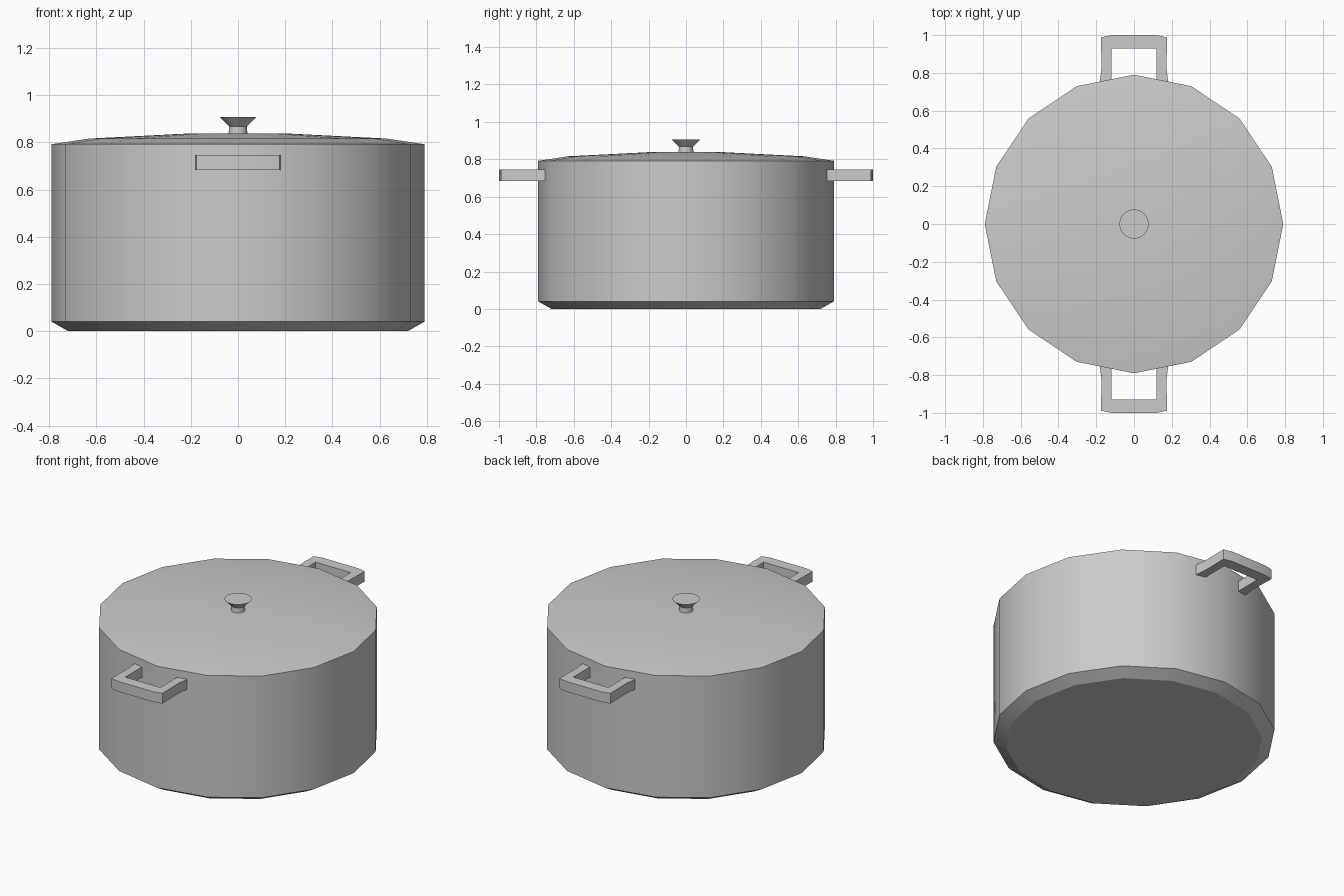
import bpy, bmesh, math

if "Cube" in bpy.data.objects:
    bpy.data.objects.remove(bpy.data.objects["Cube"])


def finish(name, bm, angle=None):
    bmesh.ops.recalc_face_normals(bm, faces=bm.faces)
    me = bpy.data.meshes.new(name)
    bm.to_mesh(me)
    bm.free()
    ob = bpy.data.objects.new(name, me)
    bpy.context.collection.objects.link(ob)
    if angle:
        bpy.ops.object.select_all(action='DESELECT')
        ob.select_set(True)
        bpy.context.view_layer.objects.active = ob
        bpy.ops.object.shade_smooth_by_angle(angle=math.radians(angle))
    return ob


def lathe(name, profile, sides, angle):
    """Stack rings of (radius, z), joined by quads and capped at both ends."""
    bm = bmesh.new()
    rings = [[bm.verts.new((r * math.cos(2 * math.pi * i / sides),
                            r * math.sin(2 * math.pi * i / sides), z))
              for i in range(sides)] for r, z in profile]
    for a, b in zip(rings, rings[1:]):
        for i in range(sides):
            j = (i + 1) % sides
            bm.faces.new((a[i], a[j], b[j], b[i]))
    bm.faces.new(rings[0][::-1])
    bm.faces.new(rings[-1])
    return finish(name, bm, angle)


def handle(name, side):
    """Squared loop handle extruded upward from a mirrored outline."""
    outer = [(0.18, 0.755), (0.172, 0.83), (0.175, 0.988), (0.12, 1.0)]
    inner = [(0.12, 0.755), (0.12, 0.93)]
    bm = bmesh.new()

    def level(pts, z):
        right = [bm.verts.new((x, y * side, z)) for x, y in pts]
        left = [bm.verts.new((-x, y * side, z)) for x, y in pts]
        return right + left[::-1]

    z0, z1 = 0.683, 0.746
    o0, o1 = level(outer, z0), level(outer, z1)
    i0, i1 = level(inner, z0), level(inner, z1)
    loop0, loop1 = o0 + i0[::-1], o1 + i1[::-1]
    bm.faces.new(loop0[::-1])
    bm.faces.new(loop1)
    n = len(loop0)
    for k in range(n):
        j = (k + 1) % n
        bm.faces.new((loop0[k], loop0[j], loop1[j], loop1[k]))
    return finish(name, bm, 30)


# Pot body with chamfered base
lathe("pot_body", [(0.72, 0.0), (0.79, 0.04), (0.79, 0.792)], 16, 30)

# Shallow domed lid
lathe("lid", [(0.79, 0.792), (0.63, 0.816), (0.20, 0.838)], 16, 30)

# Flared knob
lathe("lid_knob", [(0.04, 0.83), (0.038, 0.868), (0.077, 0.907)], 32, 30)

# Front and back handles
handle("front_handle", -1)
handle("back_handle", 1)
